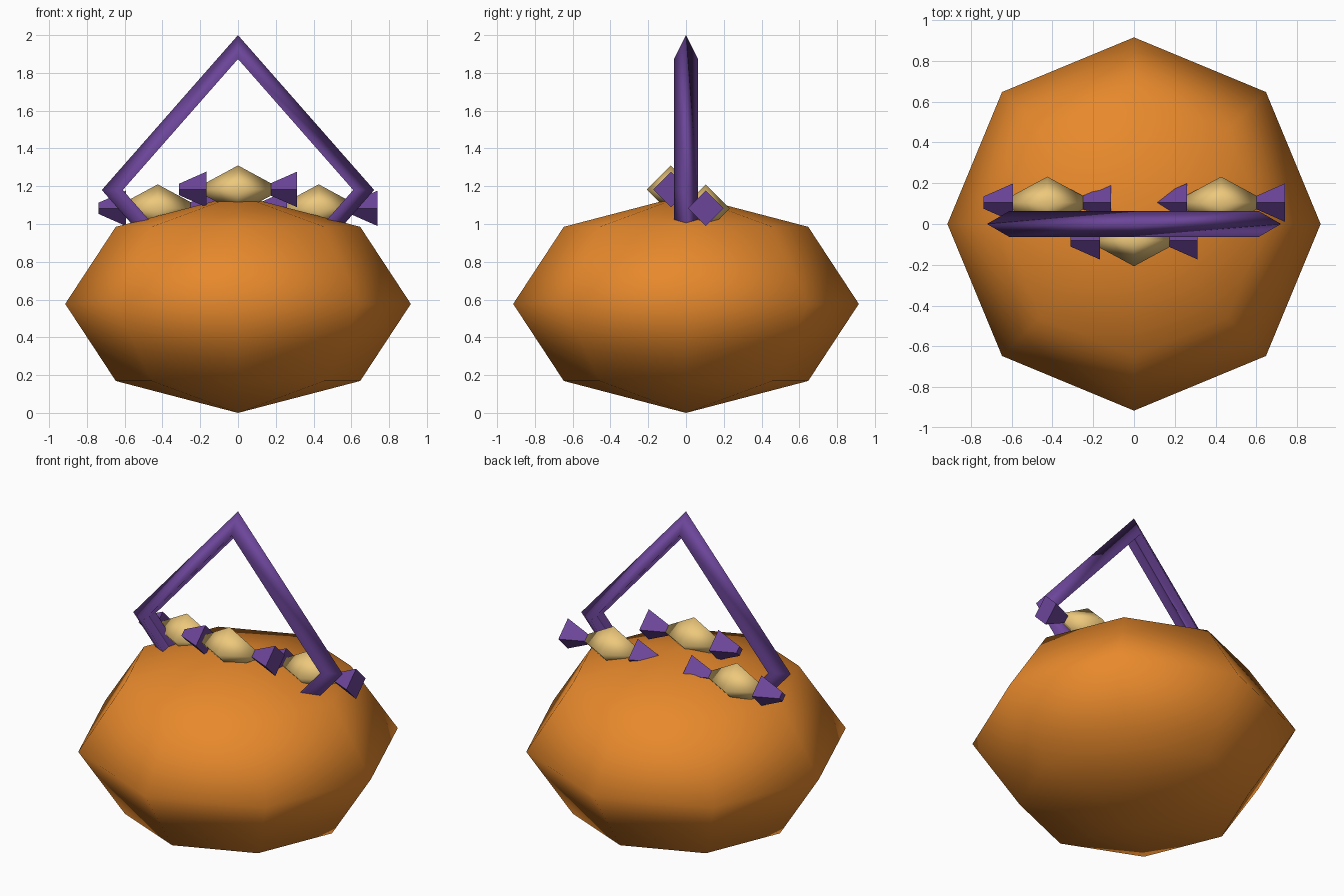
import bpy, bmesh
from math import pi
from mathutils import Matrix

if "Cube" in bpy.data.objects:
    bpy.data.objects.remove(bpy.data.objects["Cube"])


def material(name, color):
    m = bpy.data.materials.new(name)
    m.diffuse_color = (*color, 1)
    m.use_nodes = True
    m.node_tree.nodes["Principled BSDF"].inputs["Base Color"].default_value = m.diffuse_color
    return m


ORANGE = material("orange", (0.80, 0.25, 0.025))
PURPLE = material("purple", (0.15, 0.06, 0.32))
TAN = material("tan", (0.85, 0.58, 0.20))


def finish(obj, name, mat, smooth=True):
    obj.name = name
    obj.data.materials.append(mat)
    for p in obj.data.polygons:
        p.use_smooth = smooth
    return obj


# Pumpkin bucket: squashed eight-sided sphere
bpy.ops.mesh.primitive_uv_sphere_add(segments=8, ring_count=4, radius=1, location=(0, 0, 0.577))
body = bpy.context.object
body.scale = (0.915, 0.915, 0.577)
finish(body, "pumpkin_bucket", ORANGE)

# Handle: four-sided ring with a triangular section, lower half inside the bucket
bpy.ops.mesh.primitive_torus_add(major_segments=4, minor_segments=3, major_radius=0.647,
                                 minor_radius=0.074, location=(0, 0, 1.18), rotation=(pi / 2, 0, 0))
handle = bpy.context.object
handle.scale = (1, 1.137, 1)
finish(handle, "handle", PURPLE)


def candy(label, x, y, z):
    # Sweet: long octahedron
    bm = bmesh.new()
    for axis, r in enumerate((0.235, 0.127, 0.127)):
        for s in (-r, r):
            co = [0, 0, 0]
            co[axis] = s
            bm.verts.new(co)
    bmesh.ops.convex_hull(bm, input=bm.verts)
    bmesh.ops.recalc_face_normals(bm, faces=bm.faces)
    me = bpy.data.meshes.new("candy")
    bm.to_mesh(me)
    bm.free()
    obj = bpy.data.objects.new("candy", me)
    obj.location = (x, y, z)
    bpy.context.collection.objects.link(obj)
    finish(obj, "candy_" + label, TAN)
    # Wrapper twists: four-sided cut cones, both flaring toward +x
    for side, dx in (("left", -0.24), ("right", 0.24)):
        bpy.ops.mesh.primitive_cone_add(vertices=4, radius1=0.03, radius2=0.094, depth=0.145,
                                        location=(x + dx, y, z), rotation=(0, pi / 2, 0))
        finish(bpy.context.object, f"wrapper_{label}_{side}", PURPLE, False)


candy("left", -0.425, 0.105, 1.083)
candy("middle", 0, -0.08, 1.183)
candy("right", 0.427, 0.105, 1.083)
